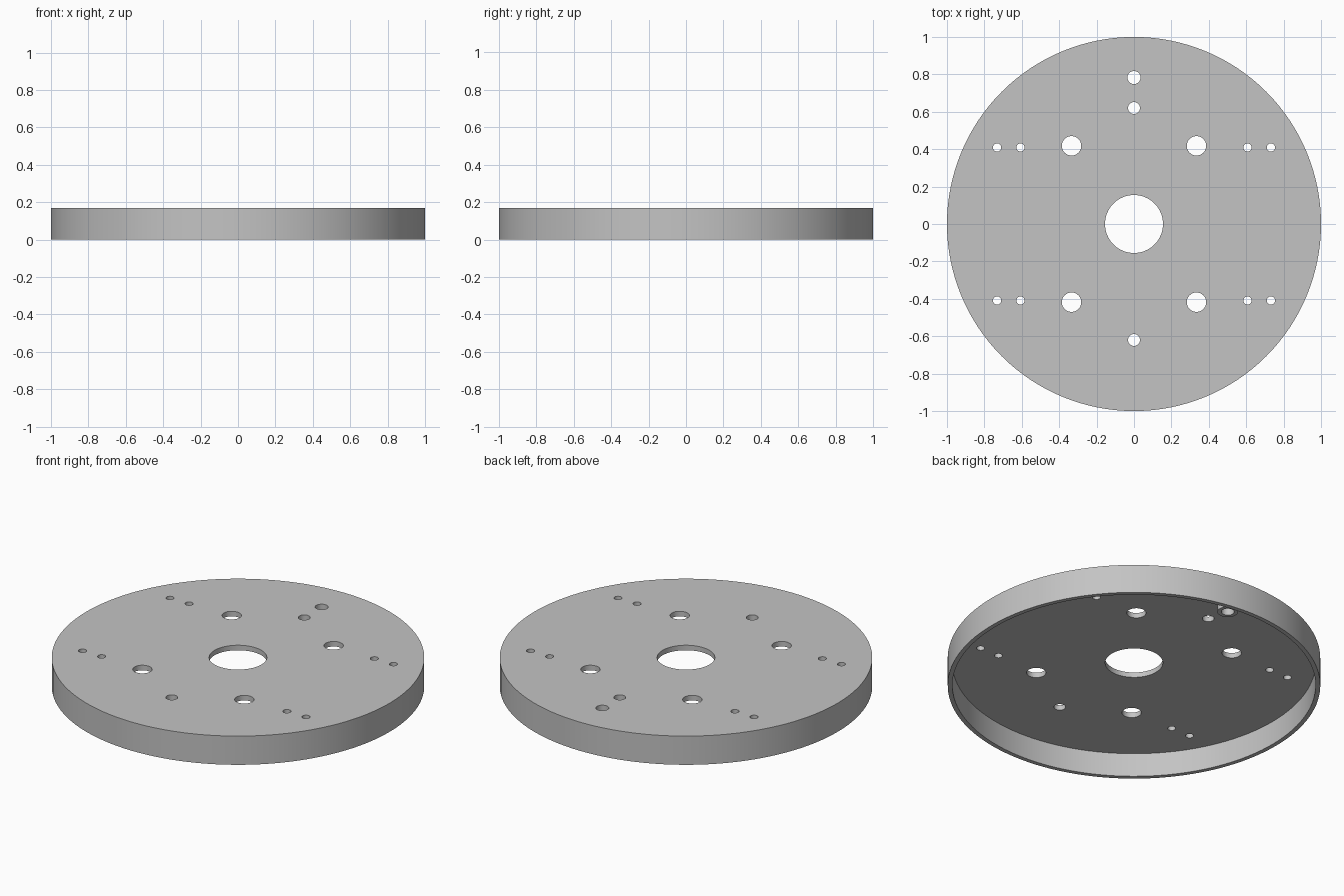
import bpy
import bmesh
import math
from mathutils import Matrix

cube = bpy.data.objects.get("Cube")
if cube:
    bpy.data.objects.remove(cube, do_unlink=True)

TOP = 0.17         # upper surface
UNDER = 0.14       # underside of the plate
BOSS_END = 0.11    # lower end of the boss
RIM_INNER = 0.975

grey = bpy.data.materials.new("plain grey")
grey.use_nodes = True
colour = (0.55, 0.55, 0.55, 1)
grey.diffuse_color = colour
grey.node_tree.nodes["Principled BSDF"].inputs["Base Color"].default_value = colour


def cylinders(name, items):
    """One object holding upright cylinders: (x, y, radius, bottom, top, sides)."""
    bm = bmesh.new()
    for x, y, r, z0, z1, sides in items:
        bmesh.ops.create_cone(bm, cap_ends=True, segments=sides, radius1=r, radius2=r,
                              depth=z1 - z0,
                              matrix=Matrix.Translation((x, y, (z0 + z1) / 2)))
    mesh = bpy.data.meshes.new(name)
    bm.to_mesh(mesh)
    bm.free()
    mesh.materials.append(grey)
    obj = bpy.data.objects.new(name, mesh)
    bpy.context.collection.objects.link(obj)
    return obj


def combine(target, tool, operation):
    """Apply a boolean and remove the helper."""
    mod = target.modifiers.new(operation.lower(), 'BOOLEAN')
    mod.operation = operation
    mod.solver = 'EXACT'
    mod.object = tool
    bpy.context.view_layer.objects.active = target
    bpy.ops.object.modifier_apply(modifier=mod.name)
    bpy.data.objects.remove(tool, do_unlink=True)


# Round cover, hollowed from below to leave a thin rim
cover = cylinders("round_cover", [(0, 0, 1, 0, TOP, 128)])
combine(cover, cylinders("hollow", [(0, 0, RIM_INNER, -0.1, UNDER, 128)]), 'DIFFERENCE')

# Boss under the rear hole
combine(cover, cylinders("boss", [(0, 0.783, 0.056, BOSS_END, UNDER + 0.01, 32)]), 'UNION')

# Centre bore, rear holes and front hole
holes = [(0, 0, 0.155, 64), (0, 0.783, 0.035, 32),
         (0, 0.62, 0.032, 32), (0, -0.62, 0.032, 32)]
# Large and small holes mirrored into each quarter
for sx in (-1, 1):
    for sy in (-1, 1):
        for x, y, r in ((0.334, 0.418, 0.052), (0.607, 0.409, 0.022), (0.732, 0.409, 0.022)):
            holes.append((sx * x, sy * y, r, 32))
drills = cylinders("drills", [(x, y, r, 0.05, 0.3, n) for x, y, r, n in holes])
combine(cover, drills, 'DIFFERENCE')

# Smooth curved walls with sharp rims
bpy.ops.object.select_all(action='DESELECT')
cover.select_set(True)
bpy.context.view_layer.objects.active = cover
bpy.ops.object.shade_smooth_by_angle(angle=math.radians(30))
